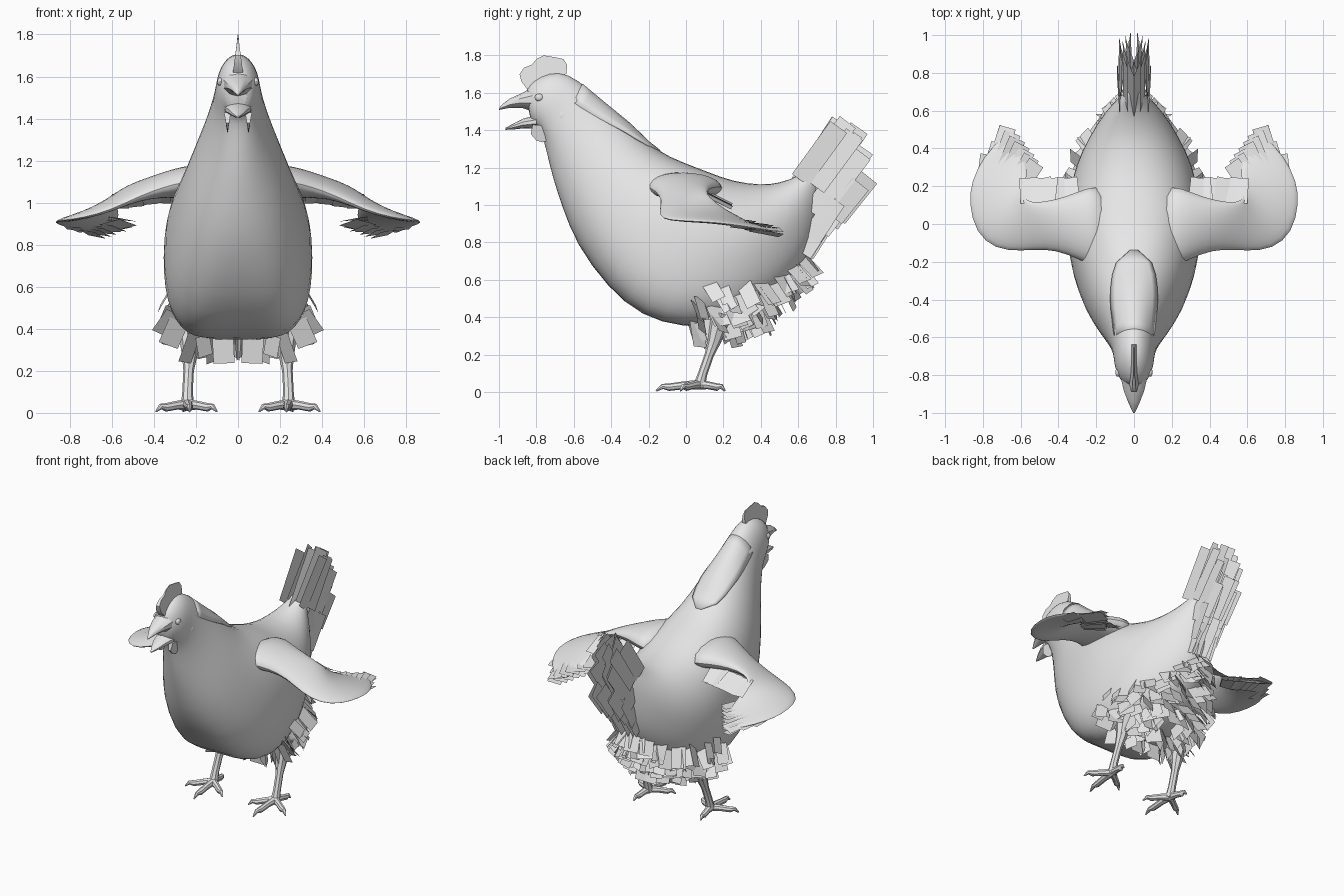
import bpy, bmesh, math, random
from mathutils import Vector as V

if "Cube" in bpy.data.objects:
    bpy.data.objects.remove(bpy.data.objects["Cube"])

random.seed(4)
grey = bpy.data.materials.new("plain_grey")
grey.diffuse_color = (0.8, 0.8, 0.8, 1)
grey.use_nodes = True
grey.node_tree.nodes["Principled BSDF"].inputs["Base Color"].default_value = grey.diffuse_color


def finish(name, bm, mirror=False, sub=0, smooth=True):
    bmesh.ops.recalc_face_normals(bm, faces=bm.faces)
    me = bpy.data.meshes.new(name)
    bm.to_mesh(me)
    bm.free()
    me.materials.append(grey)
    ob = bpy.data.objects.new(name, me)
    bpy.context.collection.objects.link(ob)
    if smooth:
        bpy.ops.object.select_all(action='DESELECT')
        ob.select_set(True)
        bpy.context.view_layer.objects.active = ob
        bpy.ops.object.shade_smooth_by_angle(angle=math.radians(40))
    if mirror:
        ob.modifiers.new("mirror", 'MIRROR').use_mirror_merge = False
    if sub:
        ob.modifiers.new("subdivision", 'SUBSURF').levels = sub
        ob.modifiers[-1].render_levels = sub
    return ob


def add_loft(bm, rings, closed=True):
    vs = [[bm.verts.new(p) for p in r] for r in rings]
    n = len(vs[0])
    for a, b in zip(vs, vs[1:]):
        for i in range(n if closed else n - 1):
            j = (i + 1) % n
            bm.faces.new((a[i], a[j], b[j], b[i]))
    if closed:
        bm.faces.new(vs[0])
        bm.faces.new(vs[-1])


def add_tube(bm, path, radii, n=8):
    path = [V(p) for p in path]
    rings = []
    for i, p in enumerate(path):
        d = (path[min(i + 1, len(path) - 1)] - path[max(i - 1, 0)]).normalized()
        s = d.cross(V((0, 0, 1)) if abs(d.z) < 0.8 else V((0, 1, 0))).normalized()
        t = d.cross(s)
        rings.append([p + radii[i] * (s * math.cos(k * math.tau / n) + t * math.sin(k * math.tau / n))
                      for k in range(n)])
    add_loft(bm, rings)


def add_plate(bm, base, d, normal, width, length):
    """One flat rectangular feather."""
    base, d = V(base), V(d).normalized()
    s = d.cross(V(normal)).normalized() * width / 2
    bm.faces.new([bm.verts.new(p) for p in (base - s, base + s, base + s + d * length, base - s + d * length)])


# Body sections: top y, z, bottom y, z, half width, lower squareness
SEC = [(-.86, 1.605, -.83, 1.44, .05, 1), (-.84, 1.645, -.81, 1.42, .072, 1), (-.78, 1.69, -.78, 1.40, .097, 1),
       (-.68, 1.72, -.76, 1.34, .108, 1), (-.58, 1.675, -.745, 1.28, .113, 1), (-.45, 1.56, -.71, 1.13, .15, 1),
       (-.31, 1.44, -.66, .98, .21, .95), (-.16, 1.29, -.59, .79, .275, .9), (0, 1.225, -.42, .51, .335, .8),
       (.12, 1.18, -.24, .36, .358, .72), (.25, 1.13, -.03, .305, .358, .70), (.40, 1.11, .2, .335, .315, .72),
       (.50, 1.12, .4, .42, .245, .8), (.61, 1.16, .58, .60, .155, .9), (.67, 1.21, .67, .77, .08, 1),
       (.72, 1.25, .71, .95, .025, 1)]


def body_point(u, a, grow=0.0):
    i = min(int(u), len(SEC) - 2)
    f = u - i
    ty, tz, by, bz, w, p = [x + (y - x) * f for x, y in zip(SEC[i], SEC[i + 1])]
    c, s = math.cos(a), math.sin(a)
    if c >= 0:                                  # broad shoulders, round elsewhere
        p = 1 - .2 * max(0, 1 - abs(u - 8.5) / 2.5)
    x = math.copysign(abs(s) ** p, s) * w
    v = math.copysign(abs(c) ** p, c)
    top, bot = V((0, ty, tz)), V((0, by, bz))
    q = (top + bot) / 2 + (top - bot) / 2 * v + V((x, 0, 0))
    if 7.5 < u < 11:
        q.z += .05 * max(0, -c) ** 14          # groove between the belly lobes
    return q + (q - (top + bot) / 2).normalized() * grow


bm = bmesh.new()
add_loft(bm, [[body_point(u, k * math.tau / 24) for k in range(24)] for u in range(len(SEC))])
finish("body", bm, sub=1)

# Neck feather cape, sunk in at the head and narrowing to a point on the back
bm = bmesh.new()
rows = []
for i in range(9):
    u = 4.2 + 2.9 * i / 8
    A = 1.0 * (1 - i / 8) ** .6 + .05
    rows.append([body_point(u, A * (k / 4 - 1), -.008 + .014 * i / 8) for k in range(9)])
add_loft(bm, rows, closed=False)
cape = finish("neck_cape", bm)
solid = cape.modifiers.new("thickness", 'SOLIDIFY')
solid.thickness, solid.offset = 0.012, 0

# Beak: y, top z, bottom z, half width
for name, data in (("upper_beak", [(-.82, 1.63, 1.5, .072), (-.88, 1.597, 1.52, .058), (-.94, 1.57, 1.52, .034),
                                   (-.98, 1.54, 1.512, .015), (-1.0, 1.518, 1.508, .004)]),
                   ("lower_beak", [(-.80, 1.48, 1.41, .066), (-.87, 1.462, 1.41, .048), (-.92, 1.437, 1.404, .028),
                                   (-.965, 1.413, 1.402, .005)])):
    bm = bmesh.new()
    add_loft(bm, [[(w * math.sin(k * math.tau / 10), y, (t + b) / 2 + (t - b) / 2 * math.cos(k * math.tau / 10))
                   for k in range(10)] for y, t, b, w in data])
    finish(name, bm)


# Flat fleshy parts of the head, drawn in side profile, thinning towards tip_z
def slab(name, pts, x, thick, root_z, tip_z, mirror=False):
    bm = bmesh.new()
    sides = [[bm.verts.new((x + o * max(.1, (tip_z - z) / (tip_z - root_z)), y, z)) for y, z in pts]
             for o in (-thick / 2, thick / 2)]
    for i in range(len(pts)):
        j = (i + 1) % len(pts)
        bm.faces.new((sides[0][i], sides[0][j], sides[1][j], sides[1][i]))
    bm.faces.new(sides[0])
    bm.faces.new(sides[1])
    finish(name, bm, mirror)


slab("comb", [(-.85, 1.62), (-.88, 1.66), (-.89, 1.70), (-.865, 1.735), (-.825, 1.75), (-.80, 1.78), (-.76, 1.8),
              (-.70, 1.79), (-.655, 1.78), (-.635, 1.75), (-.64, 1.70), (-.68, 1.69), (-.75, 1.67)],
     0, .04, 1.65, 1.8)
slab("wattle", [(-.82, 1.43), (-.83, 1.38), (-.80, 1.345), (-.765, 1.335), (-.72, 1.35), (-.71, 1.42)],
     .05, .03, 1.42, 1.335, True)

for name, pos, size in (("eye", (.085, -.785, 1.575), (.014, .024, .02)),
                        ("ear_lobe", (.105, -.66, 1.475), (.012, .025, .035))):
    bm = bmesh.new()
    bmesh.ops.create_uvsphere(bm, u_segments=12, v_segments=8, radius=1)
    for v in bm.verts:
        v.co = V([p + c * s for p, c, s in zip(pos, v.co, size)])
    finish(name, bm, True)

# Wings: leading point, trailing point, thickness
WING = [((.13, -.25, 1.11), (.15, .22, 1.08), .17), ((.25, -.22, 1.10), (.25, .20, 1.10), .165),
        ((.35, -.165, 1.075), (.36, .15, 1.095), .125),
        ((.47, -.135, 1.03), (.48, .12, 1.085), .085), ((.60, -.15, .965), (.56, .12, 1.055), .06),
        ((.74, -.14, .925), (.575, .15, 1.03), .05), ((.845, -.05, .915), (.57, .2, .985), .045),
        ((.88, .1, .91), (.56, .27, .945), .04), ((.87, .22, .90), (.565, .33, .91), .035),
        ((.80, .36, .88), (.58, .40, .88), .03), ((.68, .48, .86), (.63, .46, .86), .02)]
bm = bmesh.new()
rings = []
for L, T, t in WING:
    L, T = V(L), V(T)
    rings.append([(L + T) / 2 + (L - T) / 2 * math.cos(a) + V((0, 0, t / 2)) * math.sin(a)
                  for a in (k * math.tau / 12 for k in range(12))])
add_loft(bm, rings)
finish("wing", bm, True, sub=1)

bm = bmesh.new()
for layer in range(2):                          # flight feathers near the tip
    for i in range(7):
        f = i / 6
        add_plate(bm, (.60 + .12 * f, .20 + .15 * f, .93 - .045 * f - .018 * layer),
                  (-.5 + .2 * f, .75 + .2 * f, -.1 - .08 * layer), (random.uniform(-.3, .3), .1, 1), .09,
                  .15 + .02 * f)
for i in range(3):                              # outer edge feathers
    f = i / 2
    add_plate(bm, (.79 - .07 * f, .24 + .13 * f, .885 - .01 * f), (-.1 - .3 * f, .8, -.1),
              (random.uniform(-.2, .2), .1, 1), .08, .13)
for i in range(6):                              # short feathers by the shoulder
    add_plate(bm, (.33 + .045 * i, .11, 1.07 - .006 * i), (random.uniform(-.15, .15), .8, -.4),
              (random.uniform(-.3, .3), .4, 1), .09, .15)
finish("wing_feathers", bm, True, smooth=False)

# Tail fan: base y, base z, length
bm = bmesh.new()
for y, z, ln in ((.63, 1.13, .41), (.71, 1.09, .41), (.785, 1.04, .34), (.70, .96, .37),
                 (.79, .91, .29), (.71, .84, .30), (.66, .76, .22)):
    for x in (.018, .045, .075):
        j = random.uniform(-.025, .025)
        add_plate(bm, (x, y + j - x * .3, z + j), (random.uniform(-.05, .05), .57 + 3 * j, .80),
                  (1, random.uniform(-.4, .1), random.uniform(-.1, .1)), .11, ln - x * .8)
finish("tail_feathers", bm, True, smooth=False)

# Ragged skirt feathers over the lower rear of the body
bm = bmesh.new()
for iu in range(15):
    for ia in range(13):
        u = 9.5 + iu * .35 + random.uniform(-.15, .15)
        a = math.pi - ia * .15 + random.uniform(-.08, .08)
        p = body_point(u, a)
        if p.y < .03 or p.z > .58 + .6 * max(0, p.y - .4) or p.x < 0 or (u > 13.5 and ia % 2):
            continue
        n = (body_point(u, a + .05) - body_point(u, a - .05)).cross(
            body_point(u + .05, a) - body_point(u - .05, a)).normalized()
        if n.dot(p - V((0, .2, .75))) < 0:
            n = -n
        d = n * .5 + V((random.uniform(-.3, .3), random.uniform(.05, .4), -.65))
        r = V([random.uniform(-.8, .8) for _ in range(3)])
        add_plate(bm, p - n * .015, d, n + r + V((.4, .4, .3)), random.uniform(.07, .11), random.uniform(.10, .15))
finish("skirt_feathers", bm, True, smooth=False)

# Legs with four clawed toes
bm = bmesh.new()
add_tube(bm, [(.23, .19, .42), (.23, .15, .27), (.235, .125, .2), (.24, .09, .1), (.24, .07, .03)],
         [.06, .036, .025, .025, .032])
for dx, dy in ((-.01, -.23), (.15, -.10), (-.14, -.10), (.02, .14)):
    path = [(.24 + dx * f, .07 + dy * f, z) for f, z in ((0, .04), (.35, .036), (.7, .026), (.85, .03), (1, .006))]
    add_tube(bm, path, [.026, .021, .02, .014, .004])
finish("leg", bm, True)
